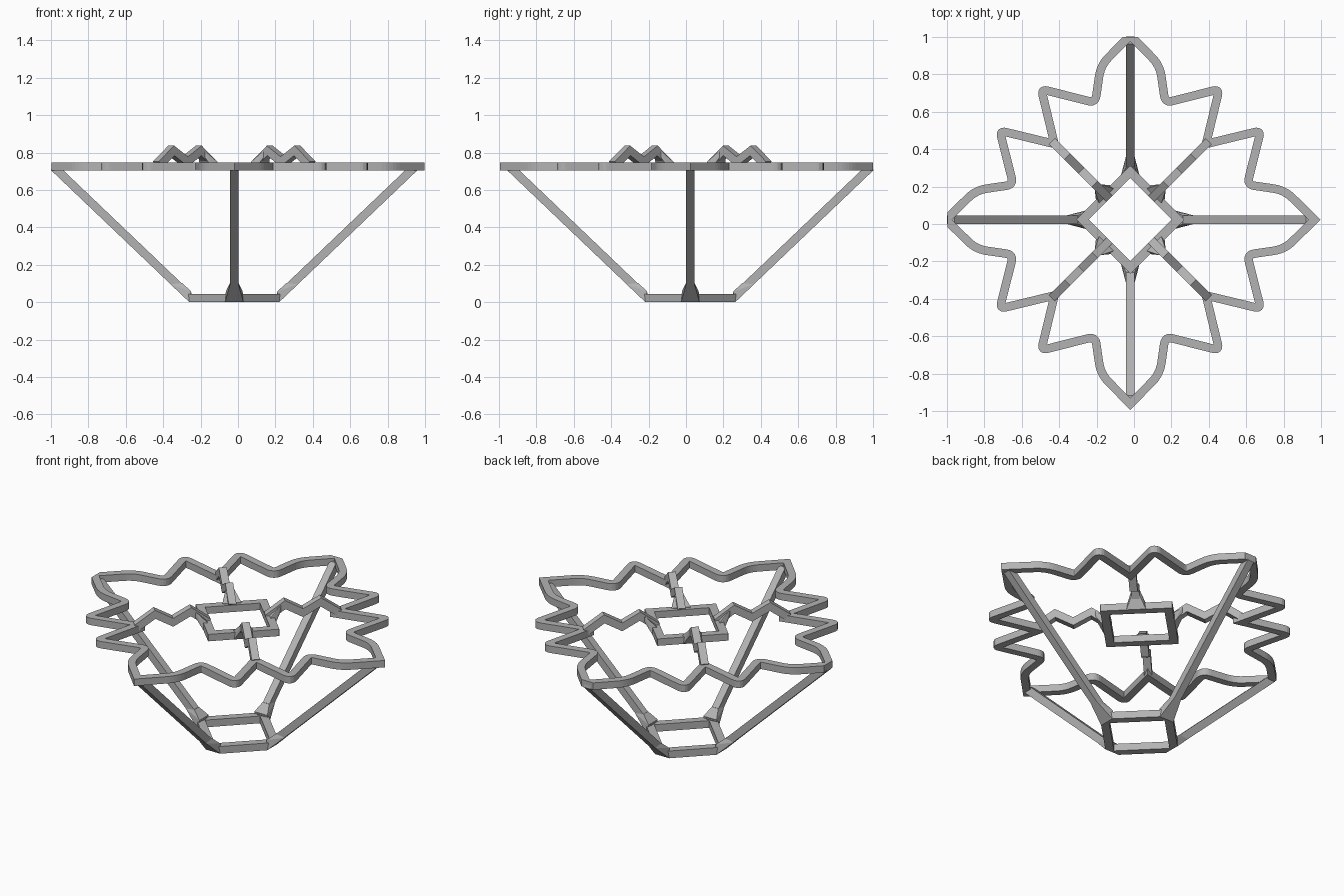
import bpy, bmesh, math
from mathutils import Matrix, Vector

if "Cube" in bpy.data.objects:
    bpy.data.objects.remove(bpy.data.objects["Cube"])

HW = 0.0225                       # half thickness of every bar
Z0, Z1 = 0.705, 0.748             # height of the upper frame
R = 0.289                         # outer half diagonal of the diamond rings
CENTRE = Matrix.Translation((-0.02, 0.023, 0))

metal = bpy.data.materials.new("grey metal")
metal.diffuse_color = (0.45, 0.45, 0.45, 1)
metal.use_nodes = True
metal.node_tree.nodes["Principled BSDF"].inputs["Base Color"].default_value = metal.diffuse_color


def finish(name, bm, matrix=Matrix()):
    bmesh.ops.transform(bm, matrix=CENTRE @ matrix, verts=bm.verts)
    bmesh.ops.recalc_face_normals(bm, faces=bm.faces)
    me = bpy.data.meshes.new(name)
    bm.to_mesh(me)
    bm.free()
    me.materials.append(metal)
    ob = bpy.data.objects.new(name, me)
    bpy.context.collection.objects.link(ob)
    return ob


def ribbon(path, lo, hi, closed):
    """Bar with mitred bends along a flat path, extruded from lo to hi."""
    bm = bmesh.new()
    pts = [Vector(p) for p in path]
    n = len(pts)
    rows = []
    for i, p in enumerate(pts):
        a = pts[i - 1] if closed or i else p - (pts[1] - p)
        b = pts[(i + 1) % n] if closed or i < n - 1 else p + (p - a)
        d1, d2 = (p - a).normalized(), (b - p).normalized()
        n1, n2 = Vector((-d1.y, d1.x)), Vector((-d2.y, d2.x))
        m = (n1 + n2) / (1 + n1.dot(n2)) * HW
        rows.append([bm.verts.new((*q, z)) for q, z in
                     ((p + m, lo), (p - m, lo), (p - m, hi), (p + m, hi))])
    for i in range(n if closed else n - 1):
        r, s = rows[i], rows[(i + 1) % n]
        for k in range(4):
            bm.faces.new((r[k], r[(k + 1) % 4], s[(k + 1) % 4], s[k]))
    if not closed:
        bm.faces.new(rows[0])
        bm.faces.new(rows[-1])
    return bm


def fillet(p, a, b, cut, steps=6):
    """Rounded corner at p between neighbours a and b."""
    p, a, b = Vector(p), Vector(a), Vector(b)
    s, e = p + (a - p).normalized() * cut, p + (b - p).normalized() * cut
    return [(1 - t) ** 2 * s + 2 * t * (1 - t) * p + t * t * e
            for t in (i / steps for i in range(steps + 1))]


def hull(points):
    """Convex block from (radius, z, half width) triples."""
    bm = bmesh.new()
    for r, z, w in points:
        for s in (-1, 1):
            bm.verts.new((r, s * w, z))
    bmesh.ops.convex_hull(bm, input=bm.verts)
    return bm


def ring(name, low_r, high_r, z0, z1, hole):
    """Diamond ring with its corners cut to low_r below and high_r above."""
    bm = bmesh.new()
    loops = []
    for r, z in ((low_r, z0), (high_r, z1)):
        out, inn = [], []
        for k in range(4):
            rot = Matrix.Rotation(k * math.pi / 2, 3, 'Z')
            for s in (-1, 1):
                out.append(bm.verts.new(rot @ Vector((r, s * (R - r), z))))
            inn.append(bm.verts.new(rot @ Vector((hole, 0, z))))
        loops.append((out, inn))
    (o0, i0), (o1, i1) = loops
    for k in range(8):
        j = (k + 1) % 8
        bm.faces.new((o0[k], o0[j], o1[j], o1[k]))
    for k in range(4):
        j = (k + 1) % 4
        bm.faces.new((i0[k], i1[k], i1[j], i0[j]))
        for o, i in loops:
            bm.faces.new((o[2 * k], o[2 * k + 1], i[k]))
            bm.faces.new((o[2 * k + 1], o[2 * j], i[j], i[k]))
    finish(name, bm)


# Leaf-shaped outline: one eighth, mirrored on the diagonal, turned four times
half = [(0, 0.985), (0.158, 0.825), (0.187, 0.625), (0.476, 0.698), (0.405, 0.405)]
quarter = half + [(y, x) for x, y in reversed(half[1:-1])]
corners = []
for k in range(4):
    rot = Matrix.Rotation(-k * math.pi / 2, 2)
    corners += [(rot @ Vector(c), i) for i, c in enumerate(quarter)]
path = []
cuts = {1: 0.06, 7: 0.06, 2: 0.04, 6: 0.04, 3: 0.035, 5: 0.035}
for i, (c, kind) in enumerate(corners):
    if kind in cuts:
        path += fillet(c, corners[i - 1][0], corners[(i + 1) % len(corners)][0], cuts[kind])
    else:
        path.append(c)
bm = ribbon(path, Z0, Z1, True)
# flat ends on the left and back tips
for normal in ((-1, 0, 0), (0, 1, 0)):
    cut = bmesh.ops.bisect_plane(bm, geom=bm.verts[:] + bm.edges[:] + bm.faces[:],
                                 plane_co=Vector(normal) * 0.976, plane_no=normal,
                                 clear_outer=True)
    bmesh.ops.holes_fill(bm, edges=[e for e in bm.edges if e.is_boundary], sides=0)
outline = finish("leaf_outline", bm)
for p in outline.data.polygons:
    p.use_smooth = False

# Two diamond rings
ring("base_ring", 0.24, 0.287, 0.0, 0.045, 0.222)
ring("upper_ring", 0.287, 0.287, Z0, Z1, 0.222)

for k in range(4):
    # Sloping legs with flared feet
    turn = Matrix.Rotation(k * math.pi / 2, 4, 'Z')
    leg = [(0.24, 0), (0.979, 0.705), (0.975, 0.73), (0.94, 0.73), (0.2275, 0.05)]
    finish("leg", hull([(r, z, HW) for r, z in leg]), turn)
    finish("leg_foot", hull([(0.24, 0, 0.049), (0.23, 0.058, 0.045),
                             (0.34, 0.095, HW), (0.28, 0.103, HW)]), turn)

    # Zigzag arms from the upper ring to the notches of the outline
    turn = Matrix.Rotation((k + 0.5) * math.pi / 2, 4, 'Z')
    zigzag = [(0.17, 0.737), (0.27, 0.81), (0.372, 0.752), (0.475, 0.81), (0.58, 0.735)]
    finish("zigzag_arm", ribbon(zigzag, -HW, HW, False),
           turn @ Matrix.Rotation(math.pi / 2, 4, 'X'))
    finish("arm_root", hull([(0.18, Z0, 0.055), (0.18, 0.75, 0.055), (0.205, Z0, 0.055),
                             (0.205, 0.765, 0.045), (0.245, 0.775, HW), (0.245, 0.81, HW)]), turn)
